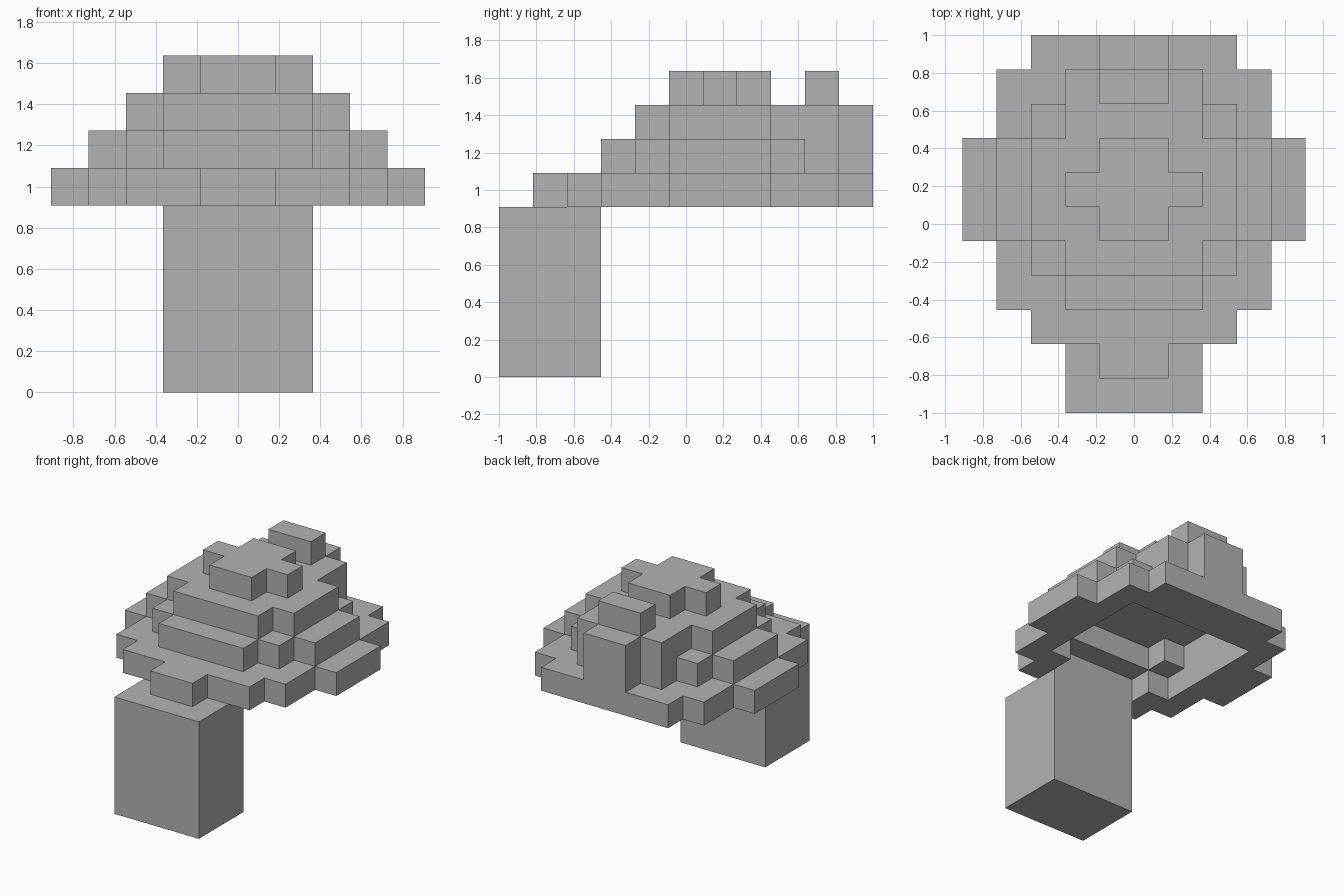
import bpy
import bmesh
from mathutils import Vector

cube = bpy.data.objects.get("Cube")
if cube:
    bpy.data.objects.remove(cube, do_unlink=True)

UNIT = 2 / 11  # edge of one block

grey = bpy.data.materials.new("plain grey")
grey.use_nodes = True
grey.diffuse_color = (0.45, 0.45, 0.45, 1)
grey.node_tree.nodes["Principled BSDF"].inputs["Base Color"].default_value = (0.45, 0.45, 0.45, 1)


def blocks(rows, z0, z1):
    """Cells of a symmetric stepped slab; each row is (half width, y start, y end)."""
    return {(x, y, z) for half, y0, y1 in rows
            for x in range(-half, half)
            for y in range(y0, y1)
            for z in range(z0, z1)}


# Stem and stepped cap tiers, with the hollow under the cap
hollow_low = blocks([(2, 3, 4), (3, 4, 9)], 5, 6)
hollow_high = blocks([(2, 4, 5), (3, 5, 8), (2, 8, 9)], 6, 7)

parts = {
    "stem": blocks([(2, 0, 3)], 0, 5),
    "cap_brim": blocks([(1, 1, 2), (3, 2, 3), (4, 3, 10), (5, 5, 8), (3, 10, 11)], 5, 6) - hollow_low,
    "cap_middle": blocks([(2, 3, 4), (3, 4, 5), (4, 5, 8), (3, 8, 9), (2, 9, 10)], 6, 7) - hollow_high,
    "cap_upper": blocks([(2, 4, 10), (3, 5, 8)], 7, 8),
    "cap_crown": blocks([(1, 5, 8), (2, 6, 7)], 8, 9),
    "back_post": blocks([(1, 10, 11)], 6, 8),
    "back_knob": blocks([(1, 9, 10)], 8, 9),
}
solid = set().union(*parts.values())


def add_part(name, cells):
    """Skin the block cells, keeping only faces open to the air."""
    bm = bmesh.new()
    for cell in sorted(cells):
        centre = Vector(cell) + Vector((0.5, 0.5, 0.5))
        for axis in range(3):
            for sign in (-1, 1):
                n = Vector((0, 0, 0))
                n[axis] = sign
                if tuple(int(a + b) for a, b in zip(cell, n)) in solid:
                    continue
                u = Vector((0, 0, 0))
                u[(axis + 1) % 3] = 0.5
                v = n.cross(u)
                mid = centre + n * 0.5
                corners = (mid - u - v, mid + u - v, mid + u + v, mid - u + v)
                bm.faces.new([bm.verts.new((c - Vector((0, 5.5, 0))) * UNIT) for c in corners])
    bmesh.ops.remove_doubles(bm, verts=bm.verts, dist=UNIT / 100)
    bmesh.ops.dissolve_limit(bm, angle_limit=0.02, verts=bm.verts, edges=bm.edges)
    mesh = bpy.data.meshes.new(name)
    bm.to_mesh(mesh)
    bm.free()
    mesh.materials.append(grey)
    bpy.context.collection.objects.link(bpy.data.objects.new(name, mesh))


for part_name, part_cells in parts.items():
    add_part(part_name, part_cells)
